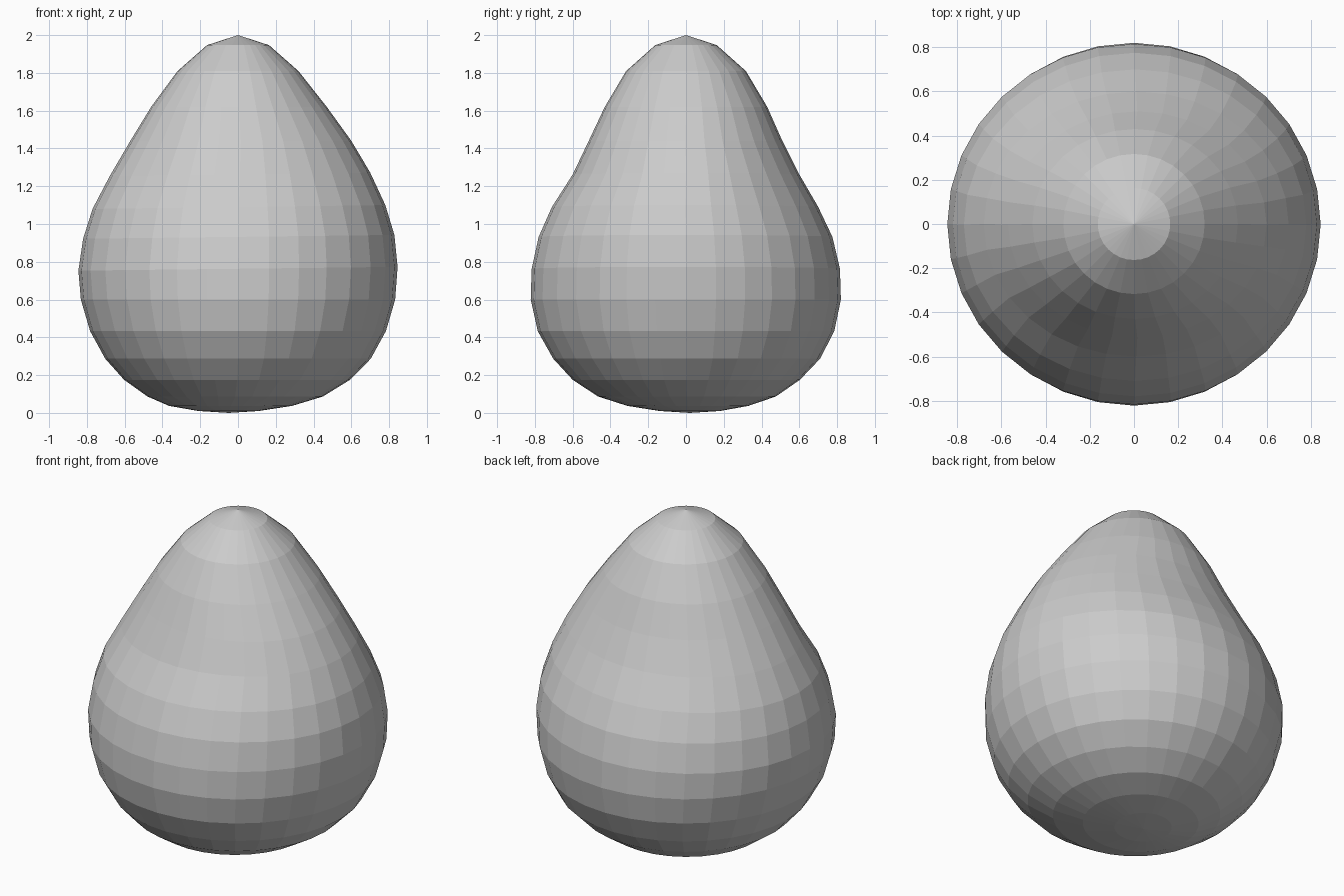
import bpy, bmesh, math

if "Cube" in bpy.data.objects:
    bpy.data.objects.remove(bpy.data.objects["Cube"])

SEGMENTS = 32

# Ring profile: height, reach to -x, reach to +x, reach to -y, reach to +y
RINGS = [
    (1.947, 0.164, 0.164, 0.163, 0.163),
    (1.81, 0.32, 0.32, 0.317, 0.317),
    (1.62, 0.46, 0.47, 0.43, 0.43),
    (1.44, 0.57, 0.60, 0.515, 0.51),
    (1.262, 0.68, 0.70, 0.60, 0.60),
    (1.09, 0.77, 0.78, 0.71, 0.70),
    (0.932, 0.82, 0.828, 0.78, 0.775),
    (0.763, 0.845, 0.845, 0.817, 0.815),
    (0.60, 0.832, 0.832, 0.822, 0.82),
    (0.433, 0.783, 0.783, 0.785, 0.785),
    (0.287, 0.703, 0.703, 0.703, 0.71),
    (0.175, 0.603, 0.593, 0.60, 0.603),
    (0.087, 0.48, 0.45, 0.466, 0.476),
    (0.037, 0.365, 0.286, 0.31, 0.33),
    (0.01, 0.21, 0.11, 0.14, 0.18),
]


def make_ring(bm, z, left, right, front, back):
    cx, cy = (right - left) / 2, (back - front) / 2
    rx, ry = (right + left) / 2, (back + front) / 2
    verts = []
    for i in range(SEGMENTS):
        a = 2 * math.pi * i / SEGMENTS
        # Rings tilt very slightly up towards +x
        tilt = 0.01 * math.cos(a) if 0.7 < z < 1.3 else 0
        verts.append(bm.verts.new((cx + rx * math.cos(a), cy + ry * math.sin(a), z + tilt)))
    return verts


# Pear-shaped body: flat-faced rings closed by a pole at each end
bm = bmesh.new()
rings = [make_ring(bm, *r) for r in RINGS]
top = bm.verts.new((0, 0, 2))
bottom = bm.verts.new((-0.05, 0.02, 0))
for i in range(SEGMENTS):
    j = (i + 1) % SEGMENTS
    bm.faces.new((top, rings[0][i], rings[0][j]))
    for upper, lower in zip(rings, rings[1:]):
        bm.faces.new((upper[i], lower[i], lower[j], upper[j]))
    bm.faces.new((bottom, rings[-1][j], rings[-1][i]))
bmesh.ops.recalc_face_normals(bm, faces=bm.faces)

mesh = bpy.data.meshes.new("pear_body")
bm.to_mesh(mesh)
bm.free()
bpy.context.collection.objects.link(bpy.data.objects.new("pear_body", mesh))
